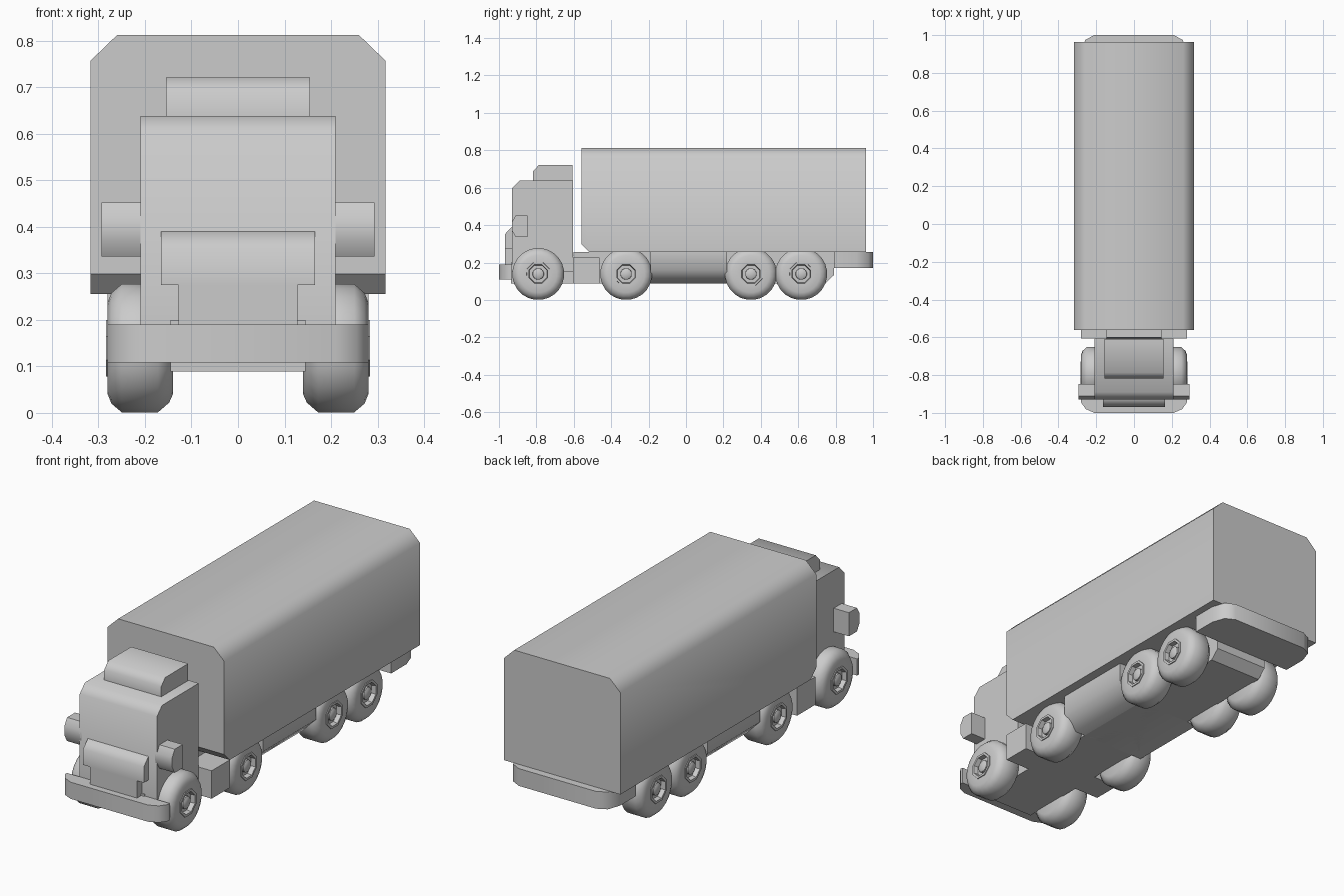
import bpy, bmesh, math
from mathutils import Vector

if "Cube" in bpy.data.objects:
    bpy.data.objects.remove(bpy.data.objects["Cube"])


def finish(name, bm, angle=30):
    bmesh.ops.recalc_face_normals(bm, faces=bm.faces)
    me = bpy.data.meshes.new(name)
    bm.to_mesh(me)
    bm.free()
    ob = bpy.data.objects.new(name, me)
    bpy.context.collection.objects.link(ob)
    bpy.ops.object.select_all(action='DESELECT')
    ob.select_set(True)
    bpy.context.view_layer.objects.active = ob
    bpy.ops.object.shade_smooth_by_angle(angle=math.radians(angle))
    return ob


def prism(name, axis, profile, lo, hi, angle=30):
    """Extrude a 2D profile along an axis: x -> (y,z), y -> (x,z), z -> (x,y)."""
    place = {'x': lambda a, b, t: (t, a, b),
             'y': lambda a, b, t: (a, t, b),
             'z': lambda a, b, t: (a, b, t)}[axis]
    bm = bmesh.new()
    face = bm.faces.new([bm.verts.new(place(a, b, lo)) for a, b in profile])
    ext = bmesh.ops.extrude_face_region(bm, geom=[face], use_keep_orig=True)
    verts = [g for g in ext['geom'] if isinstance(g, bmesh.types.BMVert)]
    bmesh.ops.translate(bm, verts=verts, vec=Vector(place(0, 0, hi - lo)))
    return finish(name, bm, angle)


def symmetric(half):
    """Mirror a half profile across its first coordinate."""
    return half + [(-a, b) for a, b in reversed(half)]


def box(name, x0, x1, y0, y1, z0, z1):
    return prism(name, 'x', [(y0, z0), (y1, z0), (y1, z1), (y0, z1)], x0, x1)


def lathe(name, profile, segments, side, y, z, angle=50):
    """Spin an (x, radius) profile around a wheel axle."""
    bm = bmesh.new()
    rings = []
    for x, r in profile:
        rings.append([bm.verts.new((side * x,
                                    y + r * math.cos(math.tau * (i + .5) / segments),
                                    z + r * math.sin(math.tau * (i + .5) / segments)))
                      for i in range(segments)])
    for a, b in zip(rings, rings[1:]):
        for i in range(segments):
            j = (i + 1) % segments
            bm.faces.new((a[i], a[j], b[j], b[i]))
    bm.faces.new(rings[0])
    bm.faces.new(rings[-1])
    return finish(name, bm, angle)


# Cargo box: chamfered roof edges, smooth shaded, bevelled front lower edge
cargo = prism('cargo_box', 'y', symmetric([(.317, .256), (.317, .757), (.26, .812)]),
              -.56, .963, 50)
bm = bmesh.new()
bm.from_mesh(cargo.data)
edge = [e for e in bm.edges
        if all(v.co.y < -.55 and v.co.z < .26 for v in e.verts)]
bmesh.ops.bevel(bm, geom=edge, offset=.043, segments=1, affect='EDGES')
bm.to_mesh(cargo.data)
bm.free()

# Cab, roof fairing and stepped grille
prism('cab', 'x', [(-.93, .15), (-.605, .15), (-.605, .638), (-.89, .638), (-.93, .597)],
      -.21, .21, 50)
prism('roof_fairing', 'x', [(-.818, .63), (-.608, .63), (-.608, .721),
                            (-.787, .721), (-.818, .688)], -.155, .155, 50)
prism('grille_upper', 'x', [(-.968, .275), (-.92, .275), (-.92, .39),
                            (-.932, .39), (-.968, .352)], -.165, .165, 50)
box('grille_lower', -.128, .128, -.968, -.92, .18, .276)

# Bumpers with rounded plan corners
prism('front_bumper', 'z', symmetric([(.28, -.93), (.28, -.945), (.255, -.98), (.21, -1)]),
      .108, .19, 50)
prism('rear_bumper', 'z', symmetric([(.28, .79), (.28, .91), (.258, .975), (.21, 1)]),
      .172, .257, 50)

# Chassis core and the side skirts with sloping lower sides
prism('chassis', 'x', [(-.935, .089), (.745, .089), (.79, .132), (.79, .257), (-.6, .257),
                       (-.61, .2), (-.935, .2)], -.145, .145)
prism('side_skirts', 'y', symmetric([(.2, .089), (.27, .16), (.27, .257)]), -.19, .22, 50)
box('fuel_tanks', -.28, .28, -.605, -.463, .089, .226)

tyre = [(.14, .1), (.148, .118), (.172, .139), (.25, .139), (.272, .12), (.28, .1),
        (.28, .062), (.258, .055)]
rim = [(.258, .068), (.284, .066), (.284, .054), (.262, .05)]
hub = [(.25, .032), (.274, .03), (.28, .02)]
for side, word in ((-1, 'left'), (1, 'right')):
    # Door mirrors
    prism('mirror_' + word, 'x', [(-.93, .37), (-.91, .336), (-.848, .336), (-.848, .452),
                                  (-.91, .452), (-.93, .418)],
          *sorted((side * .2, side * .293)), 50)
    # Four axles of wheels with octagonal rims
    for n, y in enumerate((-.79, -.32, .347, .616), 1):
        lathe(f'tyre_{word}_{n}', tyre, 24, side, y, .139)
        lathe(f'rim_{word}_{n}', rim, 8, side, y, .139, 30)
        lathe(f'hub_{word}_{n}', hub, 12, side, y, .139, 40)
